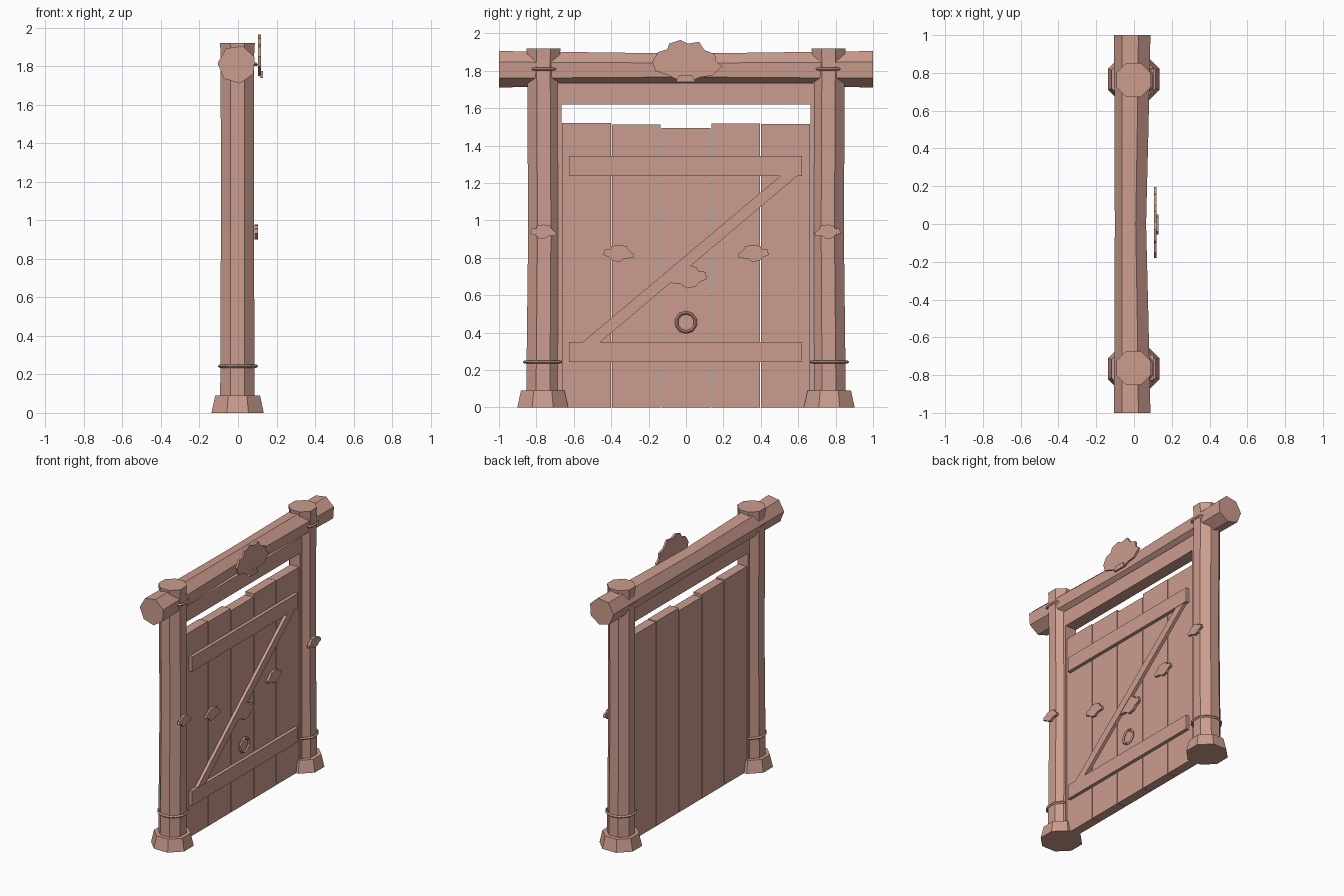
import bpy, bmesh, math

if "Cube" in bpy.data.objects:
    bpy.data.objects.remove(bpy.data.objects["Cube"])

clay = bpy.data.materials.new("dusty_clay")
clay.diffuse_color = (0.60, 0.335, 0.27, 1)
clay.use_nodes = True
clay.node_tree.nodes["Principled BSDF"].inputs["Base Color"].default_value = clay.diffuse_color


def finish(name, bm):
    bmesh.ops.recalc_face_normals(bm, faces=bm.faces)
    mesh = bpy.data.meshes.new(name)
    bm.to_mesh(mesh)
    bm.free()
    mesh.materials.append(clay)
    ob = bpy.data.objects.new(name, mesh)
    bpy.context.collection.objects.link(ob)
    return ob


def loft(name, rings):
    """Skin a list of equal-length point rings and cap both ends."""
    bm = bmesh.new()
    vs = [[bm.verts.new(p) for p in r] for r in rings]
    n = len(rings[0])
    for a, b in zip(vs, vs[1:]):
        for i in range(n):
            j = (i + 1) % n
            bm.faces.new((a[i], a[j], b[j], b[i]))
    bm.faces.new(vs[0])
    bm.faces.new(vs[-1])
    return finish(name, bm)


def plate(name, outline, x0, x1):
    """Extrude a (y, z) outline along x."""
    return loft(name, [[(x, y, z) for y, z in outline] for x in (x0, x1)])


def box(name, x0, x1, y0, y1, z0, z1):
    return plate(name, [(y0, z0), (y1, z0), (y1, z1), (y0, z1)], x0, x1)


def ring_z(cx, cy, z, r, sides=8, turn=22.5):
    return [(cx + r * math.cos(math.radians(turn) + math.tau * i / sides),
             cy + r * math.sin(math.radians(turn) + math.tau * i / sides), z)
            for i in range(sides)]


def band(name, center, axis, major, minor, sides, tube=4):
    """Faceted ring around the z or x axis."""
    bm = bmesh.new()
    vs = []
    for i in range(sides):
        a = math.tau * (i + 0.5) / sides
        for k in range(tube):
            t = math.tau * k / tube
            r, h = major + minor * math.cos(t), minor * math.sin(t)
            u, v = r * math.cos(a), r * math.sin(a)
            p = (u, v, h) if axis == "z" else (h, u, v)
            vs.append(bm.verts.new([c + q for c, q in zip(center, p)]))
    for i in range(sides):
        for k in range(tube):
            i2, k2 = (i + 1) % sides, (k + 1) % tube
            bm.faces.new([vs[i * tube + k], vs[i2 * tube + k],
                          vs[i2 * tube + k2], vs[i * tube + k2]])
    return finish(name, bm)


# Posts with flared feet, lashings and door jambs
for side, s in (("left", -1), ("right", 1)):
    y = 0.762 * s
    loft(side + "_post", [ring_z(-0.003, y + dy * s, z, r) for z, r, dy in
         ((0.05, 0.097, 0.003), (0.95, 0.093, -0.004),
          (1.75, 0.094, 0), (1.86, 0.094, 0), (1.92, 0.098, 0))])
    loft(side + "_post_foot", [ring_z(-0.002, y + 0.004 * s, z, r)
                               for z, r in ((0, 0.147), (0.09, 0.126))])
    band(side + "_lower_lashing", (0, y, 0.243), "z", 0.101, 0.009, 10)
    band(side + "_upper_lashing", (0, y, 1.81), "z", 0.101, 0.009, 10)
    box(side + "_jamb", -0.045, 0.045, *sorted((0.665 * s, 0.72 * s)), 0, 1.73)

# Seven-sided top beam, thinner in the middle
loft("top_beam", [[(-0.006 + dx + r * math.cos(math.radians(73) + math.tau * i / 7), y,
                    1.81 + r * math.sin(math.radians(73) + math.tau * i / 7))
                   for i in range(7)]
                  for y, r, dx in ((-1, 0.1, 0), (-0.5, 0.093, -0.004), (0, 0.086, -0.01),
                                   (0.5, 0.093, -0.004), (1, 0.1, 0))])
box("header", -0.045, 0.045, -0.70, 0.70, 1.62, 1.735)

# Door planks
for i, top in enumerate((1.52, 1.513, 1.495, 1.517, 1.515)):
    c = (i - 2) * 0.266
    box("door_plank_%d" % (i + 1), -0.035, 0.035, c - 0.13, c + 0.13, 0, top)

# Battens and diagonal brace
box("lower_batten", 0.03, 0.06, -0.625, 0.62, 0.243, 0.35)
box("upper_batten", 0.03, 0.06, -0.625, 0.62, 1.237, 1.345)
plate("diagonal_brace", [(-0.555, 0.348), (-0.46, 0.348), (0.595, 1.238), (0.505, 1.238)],
      0.03, 0.057)

# Pull ring
band("pull_ring", (0.052, 0, 0.455), "x", 0.052, 0.009, 10)

# Small leaf-shaped ornaments
leaf = [(-1, -0.2), (-0.62, -0.45), (-0.4, -0.85), (0.05, -1), (0.4, -0.6), (0.95, -0.55),
        (1, -0.1), (0.7, 0.25), (0.5, 0.8), (0, 0.95), (-0.45, 0.8), (-0.55, 0.45), (-0.9, 0.4)]


def ornament(name, y, z, w, h, x0, x1, flip=1):
    plate(name, [(y + a * w * flip, z + b * h) for a, b in leaf], x0, x1)


ornament("left_post_ornament", -0.763, 0.94, 0.07, 0.04, 0.085, 0.103)
ornament("right_post_ornament", 0.757, 0.94, 0.07, 0.04, 0.085, 0.103, -1)
ornament("left_door_ornament", -0.36, 0.825, 0.083, 0.047, 0.03, 0.052)
ornament("right_door_ornament", 0.36, 0.825, 0.083, 0.047, 0.03, 0.052, -1)
ornament("middle_door_ornament", 0.01, 0.70, 0.103, 0.063, 0.03, 0.054, -1)

# Scalloped crest and its small knot
crest = [(-0.18, 1.85), (-0.15, 1.90), (-0.10, 1.915), (-0.09, 1.945), (-0.03, 1.965),
         (0.01, 1.945), (0.07, 1.955), (0.10, 1.91), (0.155, 1.89), (0.16, 1.85),
         (0.195, 1.825), (0.14, 1.775), (0.07, 1.765), (0.04, 1.75), (-0.04, 1.75),
         (-0.09, 1.775), (-0.165, 1.80)]
plate("crest", crest, 0.105, 0.12)
plate("crest_knot", [(-0.055, 1.74), (0.05, 1.74), (0.035, 1.775), (-0.04, 1.775)], 0.115, 0.131)
